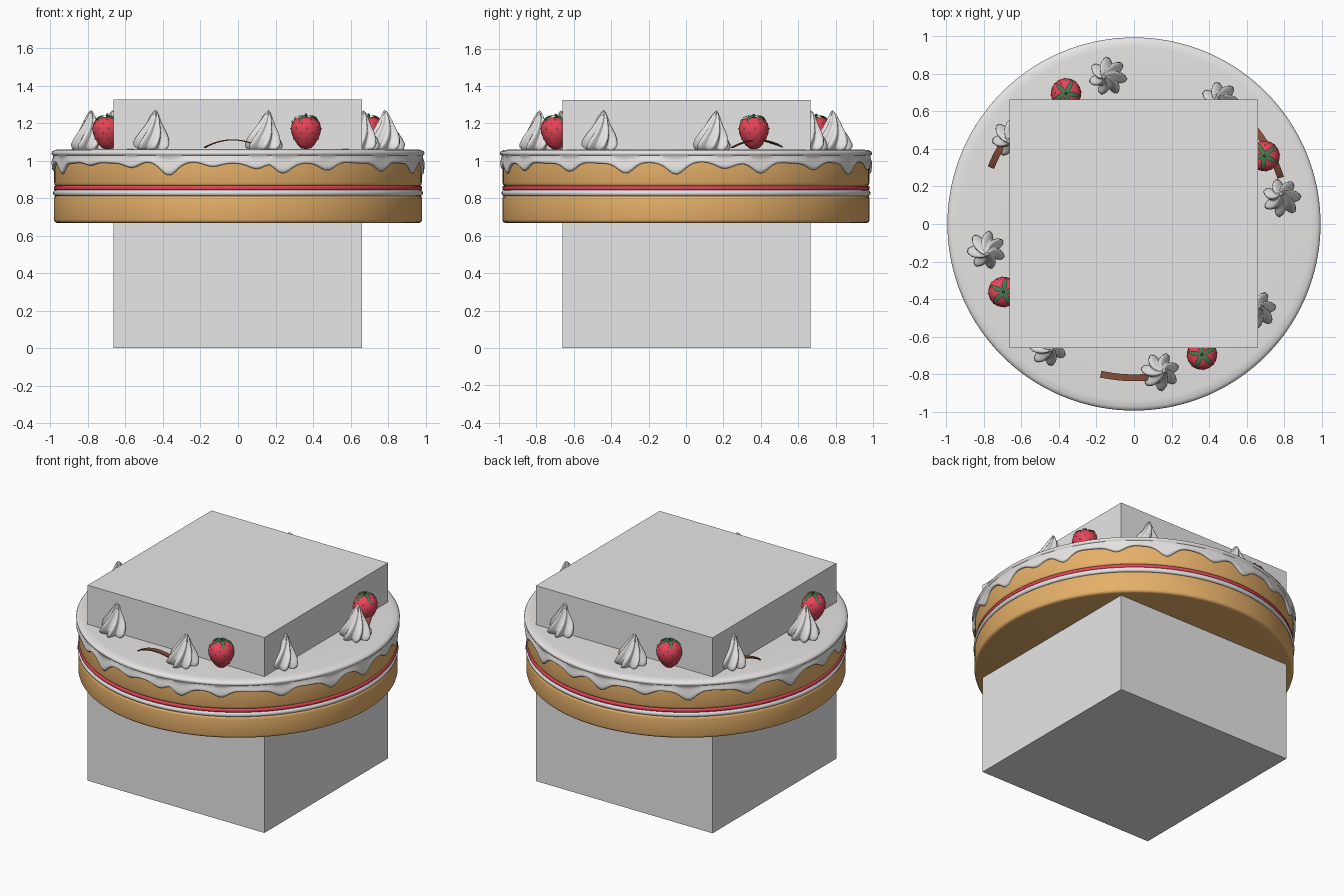
import bpy, bmesh, math
from math import sin, cos, pi, radians, exp
from mathutils import Vector

if "Cube" in bpy.data.objects:
    bpy.data.objects.remove(bpy.data.objects["Cube"], do_unlink=True)


def material(name, r, g, b):
    m = bpy.data.materials.new(name)
    m.use_nodes = True
    m.diffuse_color = (r, g, b, 1)
    m.node_tree.nodes["Principled BSDF"].inputs["Base Color"].default_value = (r, g, b, 1)
    return m


GREY = material("block grey", 0.8, 0.8, 0.8)
CREAM = material("whipped cream", 0.9, 0.88, 0.86)
SPONGE = material("golden sponge", 0.78, 0.43, 0.14)
RED = material("berry red", 0.78, 0.06, 0.1)
GREEN = material("leaf green", 0.06, 0.2, 0.085)
SEED = material("seed yellow", 0.8, 0.5, 0.2)
CHOCOLATE = material("chocolate", 0.23, 0.075, 0.04)


def finish(bm, name, mats, angle=40):
    bmesh.ops.remove_doubles(bm, verts=bm.verts, dist=0.0002)
    bmesh.ops.recalc_face_normals(bm, faces=bm.faces)
    mesh = bpy.data.meshes.new(name)
    bm.to_mesh(mesh)
    bm.free()
    for m in mats:
        mesh.materials.append(m)
    ob = bpy.data.objects.new(name, mesh)
    bpy.context.collection.objects.link(ob)
    bpy.ops.object.select_all(action='DESELECT')
    ob.select_set(True)
    bpy.context.view_layer.objects.active = ob
    bpy.ops.object.shade_smooth_by_angle(angle=radians(angle))
    return ob


def lathe(bm, profile, segs, shape):
    """Revolve a profile; shape(a, b, angle) turns each pair into a point."""
    rows = [[bm.verts.new(shape(a, b, 2 * pi * k / segs)) for k in range(segs)]
            for a, b in profile]
    for low, high in zip(rows, rows[1:]):
        for k in range(segs):
            n = (k + 1) % segs
            bm.faces.new((low[k], low[n], high[n], high[k]))


def ring_point(r, z, a):
    return (r * cos(a), r * sin(a), z)


def layer(name, radius, low, high, bevel, mat):
    """A disc with rounded upper and lower edges."""
    arc = [(radius - bevel + bevel * cos(t), bevel * sin(t))
           for t in (0, pi / 6, pi / 3, pi / 2)]
    profile = [(0, low)] + [(r, low + bevel - d) for r, d in reversed(arc)]
    profile += [(r, high - bevel + d) for r, d in arc] + [(0, high)]
    bm = bmesh.new()
    lathe(bm, profile, 128, ring_point)
    return finish(bm, name, [mat])


def scatter(ob, angles, radius, z):
    """Place the part and linked copies of it around the cake."""
    for i, deg in enumerate(angles):
        part = ob if i == 0 else ob.copy()
        if i:
            bpy.context.collection.objects.link(part)
        part.name = f"{ob.name.split('.')[0].rstrip('_1')}_{i + 1}"
        a = radians(deg)
        part.location = (radius * cos(a), radius * sin(a), z)
        part.rotation_euler.z = a + pi / 2


# Central block
bm = bmesh.new()
bmesh.ops.create_cube(bm, size=1.326)
bmesh.ops.translate(bm, verts=bm.verts, vec=(-0.002, 0.002, 0.663))
finish(bm, "central_block", [GREY])

# Cake layers
layer("lower_sponge", 0.982, 0.668, 0.815, 0.018, SPONGE)
layer("cream_filling", 0.986, 0.812, 0.844, 0.014, CREAM)
layer("jam_filling", 0.982, 0.842, 0.867, 0.01, RED)
layer("upper_sponge", 0.98, 0.863, 1.03, 0.018, SPONGE)

# Icing with drips: (angle, depth) pairs
DRIPS = [(-125, .03), (-112, .065), (-98, .025), (-84, .035), (-76, .06), (-61, .045),
         (-39, .05), (-19, .06), (-3, .06), (12, .03), (24, .06), (44, .04), (62, .06),
         (80, .035), (93, .06), (110, .04), (126, .06), (148, .05), (166, .065),
         (184, .04), (198, .065), (217, .02)]


def icing_bottom(a):
    depth = 0
    for deg, d in DRIPS:
        gap = (a - radians(deg) + pi) % (2 * pi) - pi
        depth = max(depth, d * exp(-(gap / 0.062) ** 2))
    return 0.99 - depth + 0.004 * sin(a * 17)


def icing_point(r, t, a):
    # t below zero is a height above the rim, otherwise the way down the drip
    z = 1.028 - t if t <= 0 else 1.028 + (icing_bottom(a) - 1.028) * t
    return ring_point(r, z, a)


bm = bmesh.new()
lathe(bm, [(0, -.034), (.6, -.034), (.94, -.033), (.975, -.03), (.99, -.022), (.995, -.013),
           (.992, -.004), (.986, 0), (.987, .25), (.99, .5), (.994, .75), (.993, .9),
           (.987, 1), (.97, 1), (.96, .6)], 256, icing_point)
finish(bm, "icing", [CREAM], 60)


# Piped cream stars
def star_point(r, z, a):
    t = z / 0.21
    r *= 1 + 0.24 * (1 - 0.5 * t) * cos(7 * a)
    twist = a + 1.1 * t
    return (r * cos(twist) + 0.025 * t * t, r * sin(twist), z)


bm = bmesh.new()
lathe(bm, [(0, -.005), (.07, -.005), (.082, .012), (.084, .03), (.076, .06), (.063, .09),
           (.047, .12), (.034, .15), (.021, .18), (.01, .2), (0, .21)], 56, star_point)
star = finish(bm, "cream_star", [CREAM], 80)
scatter(star, [-80 + 45 * i for i in range(8)], 0.8, 1.06)

# Strawberries: body, seeds, leaves and stem
BODY = [(0, 0), (.025, .004), (.047, .025), (.066, .055), (.078, .085), (.081, .11),
        (.075, .138), (.06, .158), (.035, .17), (0, .172)]
bm = bmesh.new()
lathe(bm, BODY, 32, ring_point)
for row, (r, z) in enumerate(BODY[2:8]):
    count = 6 + 2 * (r > 0.06)
    for k in range(count):
        done = set(bm.faces)
        a = 2 * pi * (k + 0.5 * (row % 2)) / count
        made = bmesh.ops.create_icosphere(bm, subdivisions=1, radius=0.004)
        bmesh.ops.translate(bm, verts=made["verts"], vec=ring_point(r, z, a))
        for f in set(bm.faces) - done:
            f.material_index = 1
done = set(bm.faces)
for k in range(5):
    a = 2 * pi * k / 5
    out, side = Vector((cos(a), sin(a), 0)), Vector((-sin(a), cos(a), 0))
    previous = None
    for d, z, w in [(0, .177, .006), (.03, .18, .014), (.055, .17, .011), (.08, .142, .001)]:
        mid = out * d + Vector((0, 0, z))
        pair = [bm.verts.new(mid - side * w), bm.verts.new(mid + side * w)]
        if previous:
            bm.faces.new((previous[0], pair[0], pair[1], previous[1]))
        previous = pair
lathe(bm, [(.009, .17), (.006, .188), (0, .19)], 8, ring_point)
for f in set(bm.faces) - done:
    f.material_index = 2
berry = finish(bm, "strawberry", [RED, SEED, GREEN], 50)
scatter(berry, [-62.5, 27.5, 117.5, 207.5], 0.785, 1.062)

# Arched chocolate curls following the rim
for i, centre in enumerate((268, 28, 148)):
    bm = bmesh.new()
    previous = None
    for k in range(17):
        s = k / 8 - 1
        a = radians(centre + 10.5 * s)
        z = 1.068 + 0.04 * (1 - s * s)
        ring = [bm.verts.new(ring_point(r, z + h, a))
                for r, h in ((.802, 0), (.838, 0), (.838, .006), (.802, .006))]
        if previous:
            for j in range(4):
                n = (j + 1) % 4
                bm.faces.new((previous[j], previous[n], ring[n], ring[j]))
        if k in (0, 16):
            bm.faces.new(ring)
        previous = ring
    finish(bm, f"chocolate_curl_{i + 1}", [CHOCOLATE])
